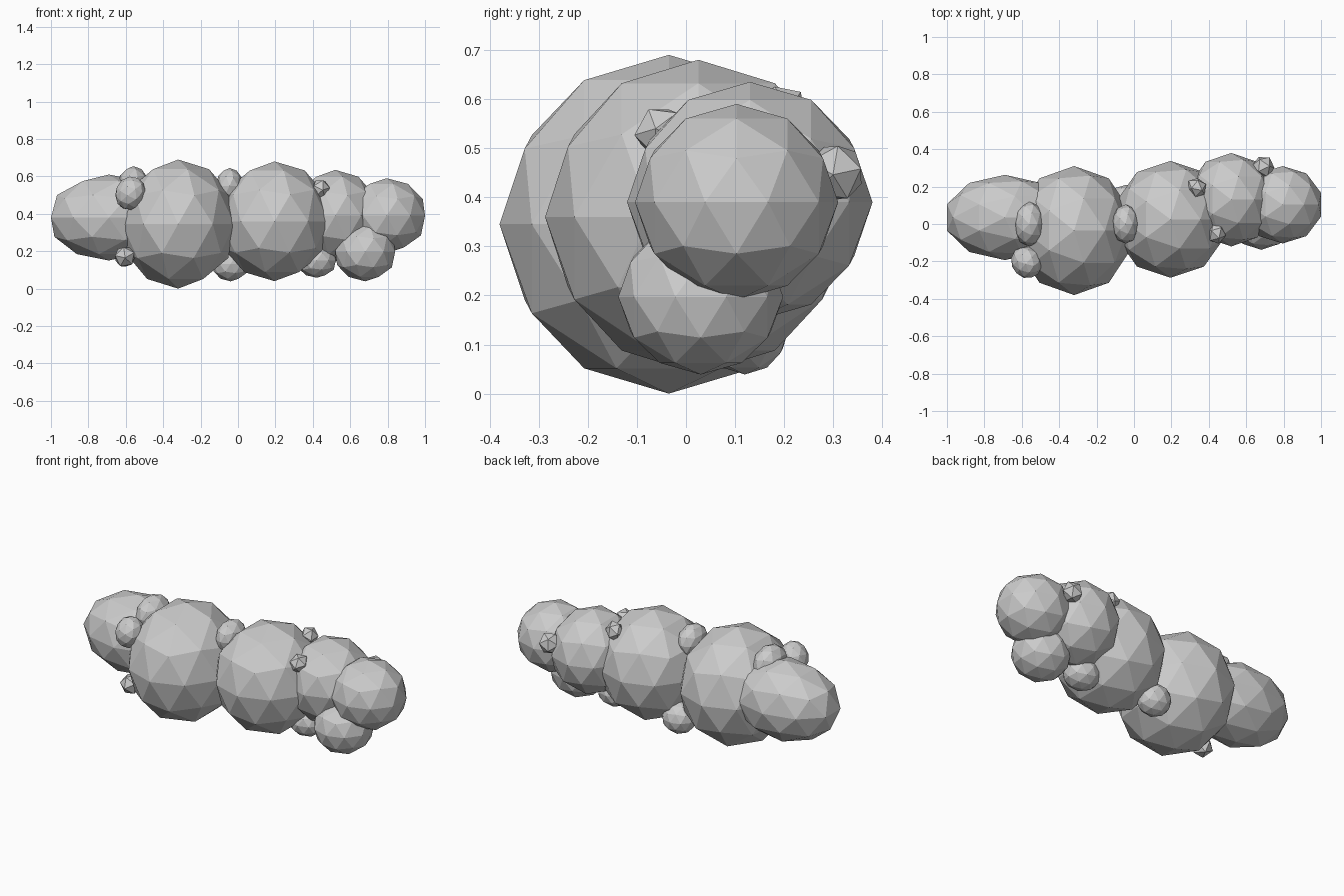
import bpy


def puff(name, centre, radii, detail=2, turn=(0, 0, 0)):
    """One flat-shaded, stretched icosphere lump of the cloud."""
    bpy.ops.mesh.primitive_ico_sphere_add(
        subdivisions=detail, radius=1, location=centre, rotation=turn)
    ob = bpy.context.object
    ob.name = name
    ob.scale = radii
    return ob


# Main body of the cloud
puff("large_puff", (-0.32, -0.035, 0.345), (0.315, 0.345, 0.345))
puff("middle_puff", (0.195, 0.025, 0.36), (0.305, 0.312, 0.32))
puff("left_end_puff", (-0.69, 0.035, 0.38), (0.326, 0.228, 0.23))
puff("right_puff", (0.52, 0.13, 0.39), (0.235, 0.25, 0.245))
puff("right_end_puff", (0.795, 0.103, 0.39), (0.2155, 0.207, 0.2))
puff("lower_right_puff", (0.68, 0.03, 0.197), (0.168, 0.168, 0.158))

# Small puffs filling the seams
fillers = [
    ((-0.56, 0.0, 0.55), (0.083, 0.12, 0.105)),
    ((-0.575, -0.205, 0.51), (0.079, 0.088, 0.092)),
    ((-0.045, 0.0, 0.55), (0.073, 0.105, 0.095)),
    ((-0.04, 0.12, 0.132), (0.1, 0.09, 0.093)),
    ((0.42, 0.06, 0.15), (0.108, 0.1, 0.092)),
]
for i, (c, r) in enumerate(fillers):
    puff(f"seam_puff_{i + 1}", c, r, 2, (0.4 * i, 0.3, 0.5 * i) if i == 1 else (0, 0, 0))

# Tiny coarse puffs
tufts = [
    ((0.44, -0.05, 0.533), (0.052, 0.058, 0.055)),
    ((0.335, 0.195, 0.575), (0.052, 0.055, 0.06)),
    ((0.69, 0.305, 0.45), (0.062, 0.06, 0.065)),
    ((-0.605, -0.15, 0.17), (0.066, 0.06, 0.06)),
]
for i, (c, r) in enumerate(tufts):
    puff(f"tuft_{i + 1}", c, r, 1, (0.5, 0.3, 0.6 * i))
